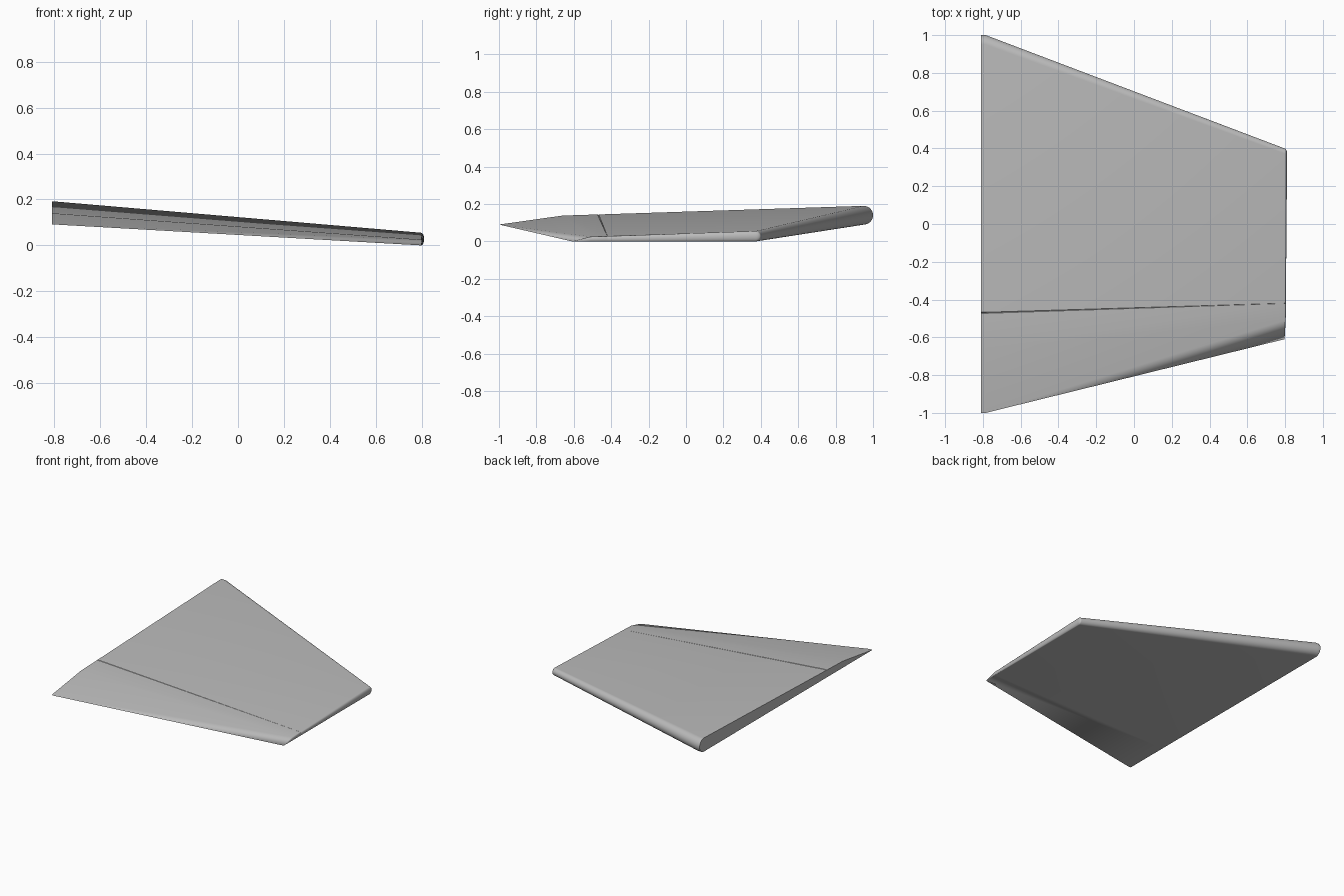
import bpy, bmesh, math

cube = bpy.data.objects.get("Cube")
if cube:
    bpy.data.objects.remove(cube, do_unlink=True)

grey = bpy.data.materials.new("wing grey")
grey.use_nodes = True
colour = (0.5, 0.5, 0.5, 1)
grey.diffuse_color = colour
grey.node_tree.nodes["Principled BSDF"].inputs["Base Color"].default_value = colour

NOSE_STEPS = 8
CAP_STEPS = 6


def section(trailing, ridge, hinge, nose, radius, base, groove):
    """Upper and lower points, paired at equal y, from trailing edge to nose."""
    hy, hz = hinge
    upper = [(trailing, base), ridge, (hy - groove, hz), (hy, hz - groove),
             (hy + groove, hz)]
    lower = [(y, base) for y, z in upper]
    for i in range(NOSE_STEPS + 1):
        a = math.pi / 2 * i / NOSE_STEPS
        y = nose - radius + radius * math.sin(a)
        upper.append((y, base + radius + radius * math.cos(a)))
        lower.append((y, base + radius - radius * math.cos(a)))
    return list(zip(upper, lower))


root = section(-1.0, (-0.66, 0.138), (-0.47, 0.144), 1.0, 0.05, 0.09, 0.003)
tip = section(-0.61, (-0.51, 0.025), (-0.42, 0.028), 0.4, 0.0275, 0.0, 0.0005)

bm = bmesh.new()


def ring(pairs, x, angle=0.0):
    """One closed loop; a growing angle rounds it over towards its mid line."""
    top, bottom = [], []
    for (y, zt), (_, zb) in pairs:
        mid, half = (zt + zb) / 2, (zt - zb) / 2
        px = x + half * 0.5 * math.sin(angle)
        dz = half * math.cos(angle)
        top.append(bm.verts.new((px, y, mid + dz)))
        bottom.append(bm.verts.new((px, y, mid - dz)))
    return top + bottom[::-1]


# Short straight root, tapered panel, rounded tip
rings = [ring(root, -0.81), ring(root, -0.785)]
rings += [ring(tip, 0.797, math.pi / 2 * i / CAP_STEPS) for i in range(CAP_STEPS + 1)]
n = len(rings[0])
for a, b in zip(rings, rings[1:]):
    for i in range(n):
        j = (i + 1) % n
        bm.faces.new((a[i], a[j], b[j], b[i]))
bm.faces.new(rings[0])

bmesh.ops.remove_doubles(bm, verts=bm.verts, dist=0.00005)
bmesh.ops.recalc_face_normals(bm, faces=bm.faces)

mesh = bpy.data.meshes.new("wing")
bm.to_mesh(mesh)
bm.free()
mesh.materials.append(grey)
wing = bpy.data.objects.new("wing", mesh)
bpy.context.collection.objects.link(wing)

bpy.ops.object.select_all(action="DESELECT")
wing.select_set(True)
bpy.context.view_layer.objects.active = wing
bpy.ops.object.shade_smooth_by_angle(angle=math.radians(35))
